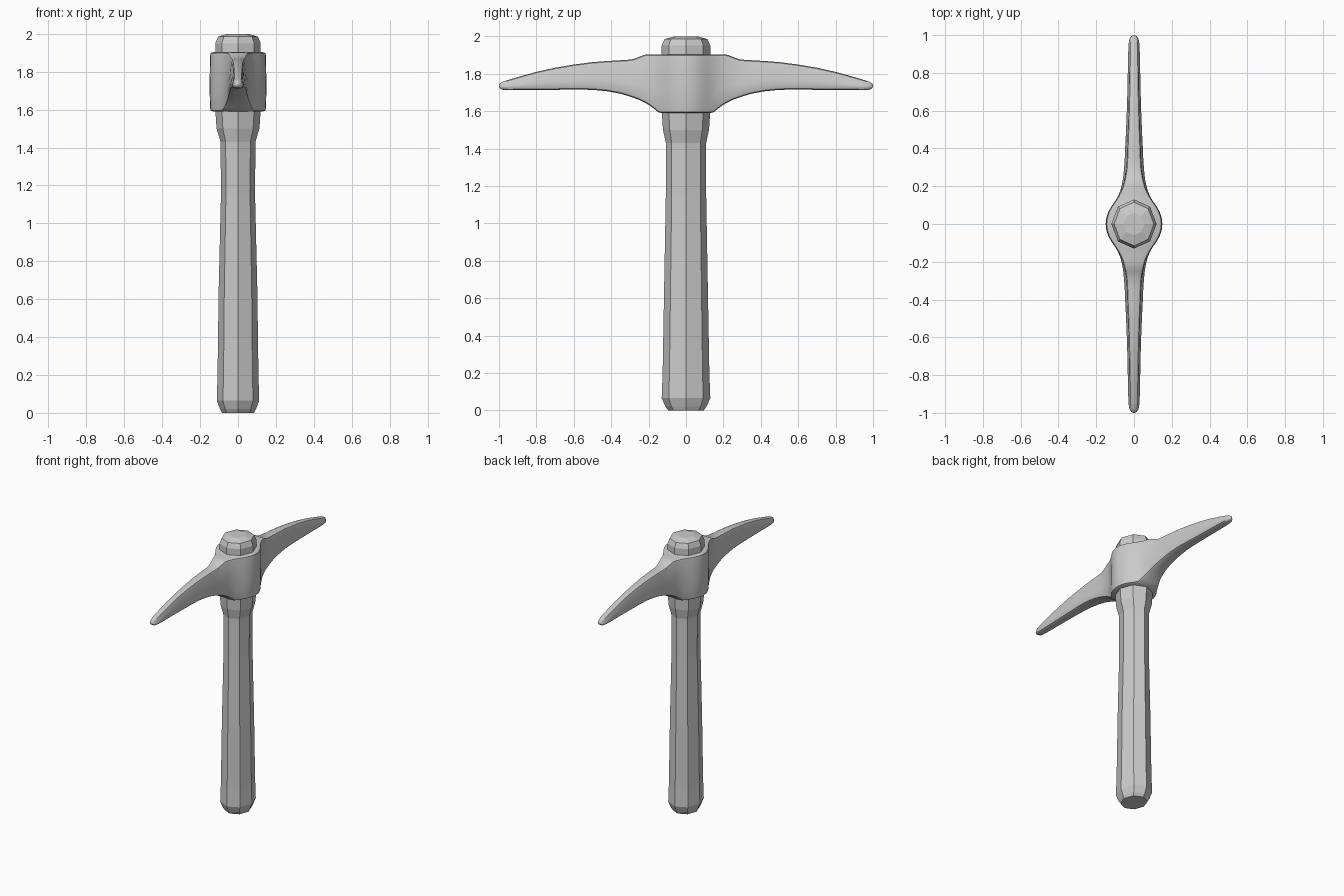
import bpy, bmesh, math


def loft(name, rings, caps=True):
    """Skin a list of equal-length closed rings into one object."""
    bm = bmesh.new()
    rows = [[bm.verts.new(p) for p in ring] for ring in rings]
    n = len(rows[0])
    for a, b in zip(rows, rows[1:]):
        for i in range(n):
            j = (i + 1) % n
            bm.faces.new((a[i], a[j], b[j], b[i]))
    if caps:
        bm.faces.new(rows[0][::-1])
        bm.faces.new(rows[-1])
    bmesh.ops.recalc_face_normals(bm, faces=bm.faces)
    mesh = bpy.data.meshes.new(name)
    bm.to_mesh(mesh)
    bm.free()
    obj = bpy.data.objects.new(name, mesh)
    bpy.context.collection.objects.link(obj)
    return obj


# Handle: faceted octagonal shaft (z, half width x, half depth y)
shaft = [
    (0.00, 0.085, 0.095), (0.02, 0.095, 0.11), (0.065, 0.112, 0.13),
    (0.20, 0.108, 0.125), (0.65, 0.102, 0.117), (1.15, 0.090, 0.108),
    (1.43, 0.092, 0.108), (1.50, 0.113, 0.123), (1.60, 0.120, 0.130),
    (1.95, 0.120, 0.130), (1.985, 0.105, 0.115), (2.00, 0.055, 0.06),
]
loft("handle", [[(rx * math.cos(k * math.pi / 4), ry * math.sin(k * math.pi / 4), z)
                 for k in range(8)] for z, rx, ry in shaft])

# Pick head: (y, half width, bottom z, top z), mirrored to both sides
stations = [
    (0.00, 0.150, 1.590, 1.903), (0.03, 0.147, 1.590, 1.903),
    (0.06, 0.138, 1.590, 1.903), (0.09, 0.122, 1.590, 1.903),
    (0.12, 0.101, 1.590, 1.903), (0.145, 0.086, 1.592, 1.903),
    (0.17, 0.075, 1.612, 1.903), (0.20, 0.066, 1.634, 1.903),
    (0.225, 0.061, 1.648, 1.901), (0.25, 0.057, 1.660, 1.890),
    (0.29, 0.053, 1.675, 1.876), (0.35, 0.049, 1.693, 1.872),
    (0.42, 0.046, 1.706, 1.868), (0.50, 0.042, 1.714, 1.862),
    (0.60, 0.038, 1.715, 1.849), (0.70, 0.035, 1.714, 1.832),
    (0.80, 0.033, 1.713, 1.810), (0.90, 0.031, 1.712, 1.782),
    (0.95, 0.029, 1.712, 1.767), (0.98, 0.024, 1.714, 1.757),
    (0.995, 0.014, 1.722, 1.748), (1.00, 0.004, 1.731, 1.739),
]


def section(y, w, lo, hi):
    r = min(0.018, w * 0.55, (hi - lo) * 0.4)
    # Blade narrows towards its upper edge; the collar stays full
    top = w * (1.0 - 0.22 * min(1, max(0, (abs(y) - 0.14) / 0.15)))
    right = [(w - r, lo), (w - r * 0.3, lo + r * 0.3), (w * 0.98, lo + r),
             (w, lo + (hi - lo) * 0.35), ((w + top) / 2, (lo + hi) / 2),
             (top * 0.98, hi - r), (top - r * 0.3, hi - r * 0.3), (top - r, hi)]
    pts = right + [(-x, z) for x, z in reversed(right)]
    return [(x, y, z) for x, z in pts]


full = [(-y, w, a, b) for y, w, a, b in stations[:0:-1]] + stations
head = loft("pick_head", [section(*s) for s in full])

bpy.context.view_layer.objects.active = head
head.select_set(True)
bpy.ops.object.shade_smooth_by_angle(angle=math.radians(40))
